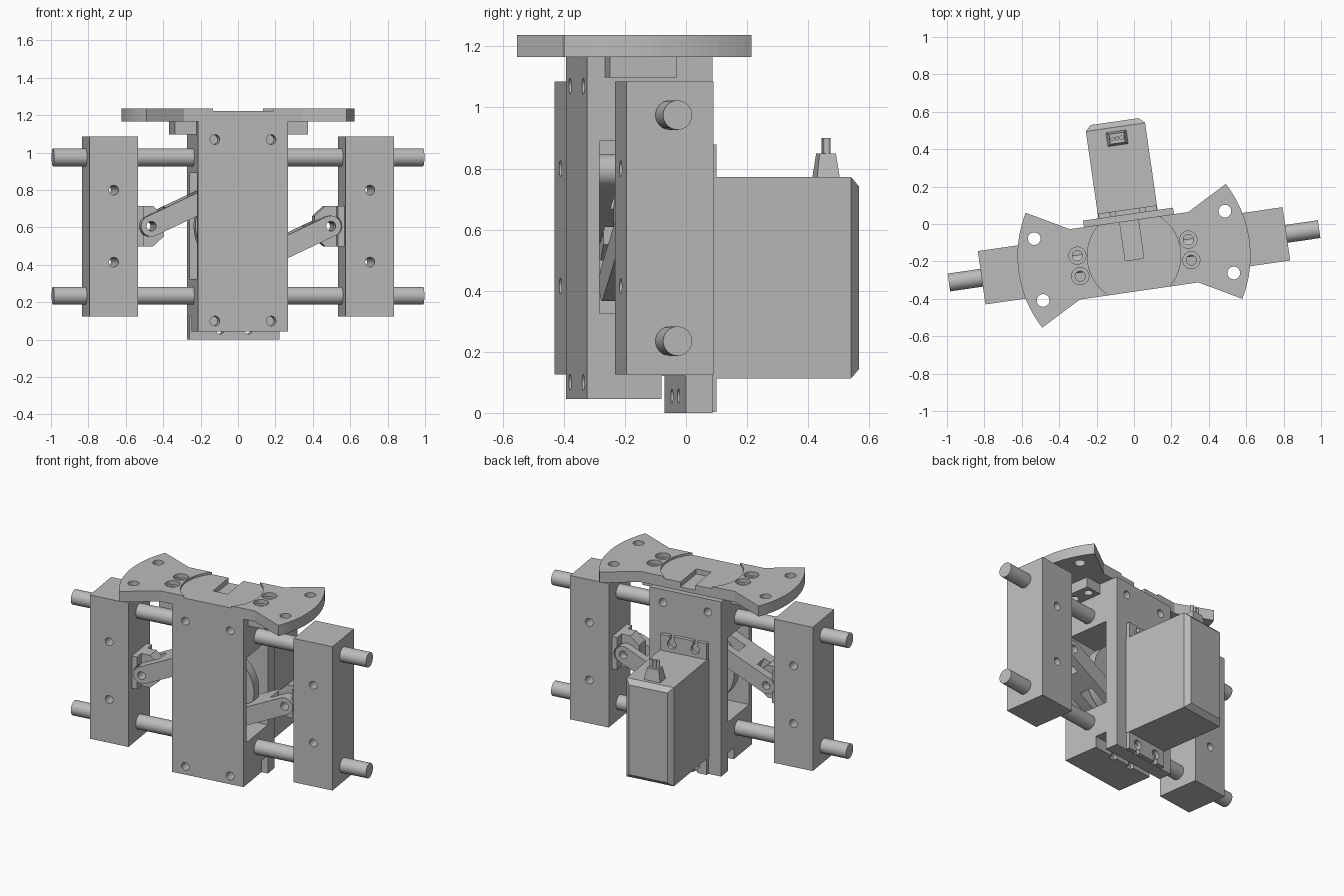
import bpy, bmesh, math
from mathutils import Matrix, Vector

if "Cube" in bpy.data.objects:
    bpy.data.objects.remove(bpy.data.objects["Cube"])

grey = bpy.data.materials.new("plain grey")
grey.use_nodes = True
colour = (0.5, 0.5, 0.5, 1)
grey.diffuse_color = colour
grey.node_tree.nodes["Principled BSDF"].inputs["Base Color"].default_value = colour

# The whole mechanism is turned about the vertical axis
FRAME = Matrix.Translation((0, -0.17, 0)) @ Matrix.Rotation(math.radians(8.2), 4, "Z")


def make(name, bm):
    bmesh.ops.recalc_face_normals(bm, faces=bm.faces)
    mesh = bpy.data.meshes.new(name)
    bm.to_mesh(mesh)
    bm.free()
    mesh.materials.append(grey)
    ob = bpy.data.objects.new(name, mesh)
    bpy.context.collection.objects.link(ob)
    ob.matrix_world = FRAME
    return ob


def box(name, x, y, z):
    bm = bmesh.new()
    bmesh.ops.create_cube(bm, size=1)
    for v in bm.verts:
        for i, (lo, hi) in enumerate((x, y, z)):
            v.co[i] = lo if v.co[i] < 0 else hi
    return make(name, bm)


def cyl(name, axis, centre, radius, length, sides=32):
    bm = bmesh.new()
    bmesh.ops.create_cone(bm, cap_ends=True, segments=sides, radius1=radius,
                          radius2=radius, depth=length)
    turn = {"X": Matrix.Rotation(math.pi / 2, 4, "Y"),
            "Y": Matrix.Rotation(math.pi / 2, 4, "X"), "Z": Matrix()}[axis]
    bm.transform(Matrix.Translation(centre) @ turn)
    return make(name, bm)


def prism(name, points, lo, hi, upright=False):
    """Extrude a profile along z, or along y when it is upright (x, z)."""
    bm = bmesh.new()
    place = (lambda a, b: (a, lo, b)) if upright else (lambda a, b: (a, b, lo))
    face = bm.faces.new([bm.verts.new(place(*p)) for p in points])
    new = bmesh.ops.extrude_face_region(bm, geom=[face])["geom"]
    step = Vector((0, hi - lo, 0) if upright else (0, 0, hi - lo))
    bmesh.ops.translate(bm, vec=step, verts=[g for g in new if isinstance(g, bmesh.types.BMVert)])
    return make(name, bm)


def combine(ob, others, operation="DIFFERENCE"):
    bpy.context.view_layer.objects.active = ob
    for other in others:
        mod = ob.modifiers.new("cut", "BOOLEAN")
        mod.operation, mod.solver, mod.object = operation, "EXACT", other
        bpy.context.view_layer.update()
        bpy.ops.object.modifier_apply(modifier=mod.name)
        bpy.data.objects.remove(other)
    return ob


def smooth(*obs):
    for ob in obs:
        bpy.ops.object.select_all(action="DESELECT")
        ob.select_set(True)
        bpy.context.view_layer.objects.active = ob
        bpy.ops.object.shade_smooth_by_angle(angle=math.radians(30))


RODS, MID = (0.235, 0.975), 0.607
SIDES = (("left", 1), ("right", -1))

# Housing: hollow block with side windows, bottom gap and screw holes
body = box("housing", (-0.243, 0.243), (-0.19, 0.225), (0, 1.166))
cuts = [box("cut", (-1, 1), (-0.15, 0.136), (0.325, 0.89)),
        box("cut", (-1, 1), (-0.5, 0.055), (-0.1, 0.045)),
        box("cut", (-1, 1), (0.055, 0.136), (-0.1, 0.12))]
for x in (-0.152, 0.152):
    for z in (0.1, 1.07):
        cuts.append(cyl("cut", "Y", (x, -0.19, z), 0.026, 0.16, 20))
    cuts.append(cyl("cut", "Y", (x, 0.225, 1.08), 0.026, 0.16, 20))
    cuts.append(cyl("cut", "Y", (x / 2, 0.18, 0.055), 0.024, 0.3, 20))
combine(body, cuts)

# Mounting plate: bow-tie outline with round ends and a shallow round recess
R, end = 0.623, math.atan2(0.31, 0.54)
arc = [(R * math.cos(a), R * math.sin(a))
       for a in (-end + 2 * end * i / 20 for i in range(21))]
half = [(0.32, -0.19)] + arc + [(0.32, 0.19)]
plate = prism("mounting_plate", half + [(-x, -y) for x, y in half], 1.166, 1.237)
cuts = [cyl("cut", "Z", (0, 0, 1.273), 0.25, 0.1, 64),
        box("cut", (-0.05, 0.05), (-0.02, 0.3), (1.19, 1.3))]
for s in (-1, 1):
    cuts += [cyl("cut", "Z", (s * 0.515, y, 1.2), 0.034, 0.3, 24) for y in (-0.167, 0.167)]
    for y in (-0.067, 0.044):
        cuts.append(cyl("cut", "Z", (s * 0.3, y, 1.25), 0.046, 0.08, 24))
        cuts.append(cyl("cut", "Z", (s * 0.3, y, 1.2), 0.027, 0.1, 24))
combine(plate, cuts)

# Guide rods
for label, z in zip(("lower", "upper"), RODS):
    smooth(cyl(label + "_guide_rod", "X", (0, 0, z), 0.048, 2.0))

# Rotating crank disc between the arms
disc = cyl("crank_disc", "Y", (0, 0, MID), 0.235, 0.07, 64)
hub = cyl("crank_hub", "Y", (0, 0.08, MID), 0.09, 0.12)
smooth(disc, hub)

for label, s in SIDES:
    # Tab under the plate
    xs = sorted((s * 0.24, s * 0.36))
    tab = box(label + "_plate_tab", xs, (-0.132, 0.09), (1.098, 1.166))
    combine(tab, [cyl("cut", "Z", (s * 0.3, y, 1.13), 0.027, 0.2, 24) for y in (-0.067, 0.044)])

    # Sliding jaw block
    jaw = box(label + "_jaw", sorted((s * 0.56, s * 0.823)), (-0.144, 0.144), (0.125, 1.085))
    combine(jaw, [cyl("cut", "Y", (s * 0.692, 0, z), 0.026, 0.5, 20) for z in (0.415, 0.8)])

    # Lug on the inner face of the jaw
    profile = [(0.56, -0.108), (0.465, -0.108), (0.407, -0.055),
               (0.407, 0.055), (0.465, 0.108), (0.56, 0.108)]
    lug = prism(label + "_lug", [(s * x, MID + z) for x, z in profile], -0.043, 0.043, True)
    base = box(label + "_lug_base", sorted((s * 0.525, s * 0.56)), (-0.1, 0.1),
               (MID - 0.108, MID + 0.108))
    hole = Vector((s * 0.485, 0, MID))
    for part in (lug, base):
        combine(part, [cyl("cut", "Y", hole, 0.062 if part == base else 0.025, 0.5, 24)])

    # Forked link arm from the crank to the lug
    pin = Vector((s * 0.09, 0, MID - s * 0.185))
    along = (hole - pin).normalized()
    start = math.atan2(along.z, along.x) - math.pi / 2
    outline = []
    for centre, offset in ((hole, 0), (pin, math.pi)):
        for i in range(13):
            a = start + offset + math.pi * i / 12
            outline.append((centre.x + 0.056 * math.cos(a), centre.z + 0.056 * math.sin(a)))
    for name, lo, hi in (("front", -0.12, -0.046), ("rear", 0.046, 0.1)):
        arm = prism(label + "_" + name + "_link", outline, lo, hi, True)
        combine(arm, [cyl("cut", "Y", hole, 0.026, 0.5, 24)])
        smooth(arm)
    side = Vector((-along.z, 0, along.x)) * 0.056
    ends = [pin.lerp(hole, t) for t in (0.4, 0.72)]
    corners = [ends[0] + side, ends[1] + side, ends[1] - side, ends[0] - side]
    prism(label + "_link_web", [(c.x, c.z) for c in corners], -0.046, 0.046, True)
    smooth(cyl(label + "_crank_pin", "Y", pin, 0.026, 0.2, 20))

# Motor case with a bevelled back
motor = box("motor_case", (-0.16, 0.16), (0.225, 0.725), (0.113, 0.772))
bm = bmesh.new()
bm.from_mesh(motor.data)
back = [e for e in bm.edges if all(v.co.y > 0.7 for v in e.verts)]
bmesh.ops.bevel(bm, geom=back, offset=0.03, segments=1, affect="EDGES")
bm.to_mesh(motor.data)
bm.free()

# Motor ears with keyhole slots open at the outer edge
for label, lo, hi, outer in (("lower", 0.003, 0.113, -1), ("upper", 0.772, 0.878, 1)):
    ear = box(label + "_motor_ear", (-0.157, 0.157), (0.225, 0.25), (lo, hi))
    centre = (lo + hi) / 2
    cuts = []
    for x in (-0.08, 0.08):
        cuts.append(cyl("cut", "Y", (x, 0.24, centre), 0.03, 0.1, 24))
        cuts.append(box("cut", (x - 0.014, x + 0.014), (0.2, 0.3),
                        sorted((centre, centre + outer * 0.1))))
    combine(ear, cuts)

# Cable connector: tapered boot and three pins
bm = bmesh.new()
bmesh.ops.create_cube(bm, size=1)
for v in bm.verts:
    k = 1 if v.co.z < 0 else 0.72
    v.co = (v.co.x * 0.11 * k, 0.635 + v.co.y * 0.075 * k, 0.81 + v.co.z * 0.08)
make("cable_boot", bm)
for i, x in enumerate((-0.024, 0, 0.024)):
    smooth(cyl("cable_wire_%d" % (i + 1), "Z", (x, 0.635, 0.87), 0.0115, 0.06, 16))
